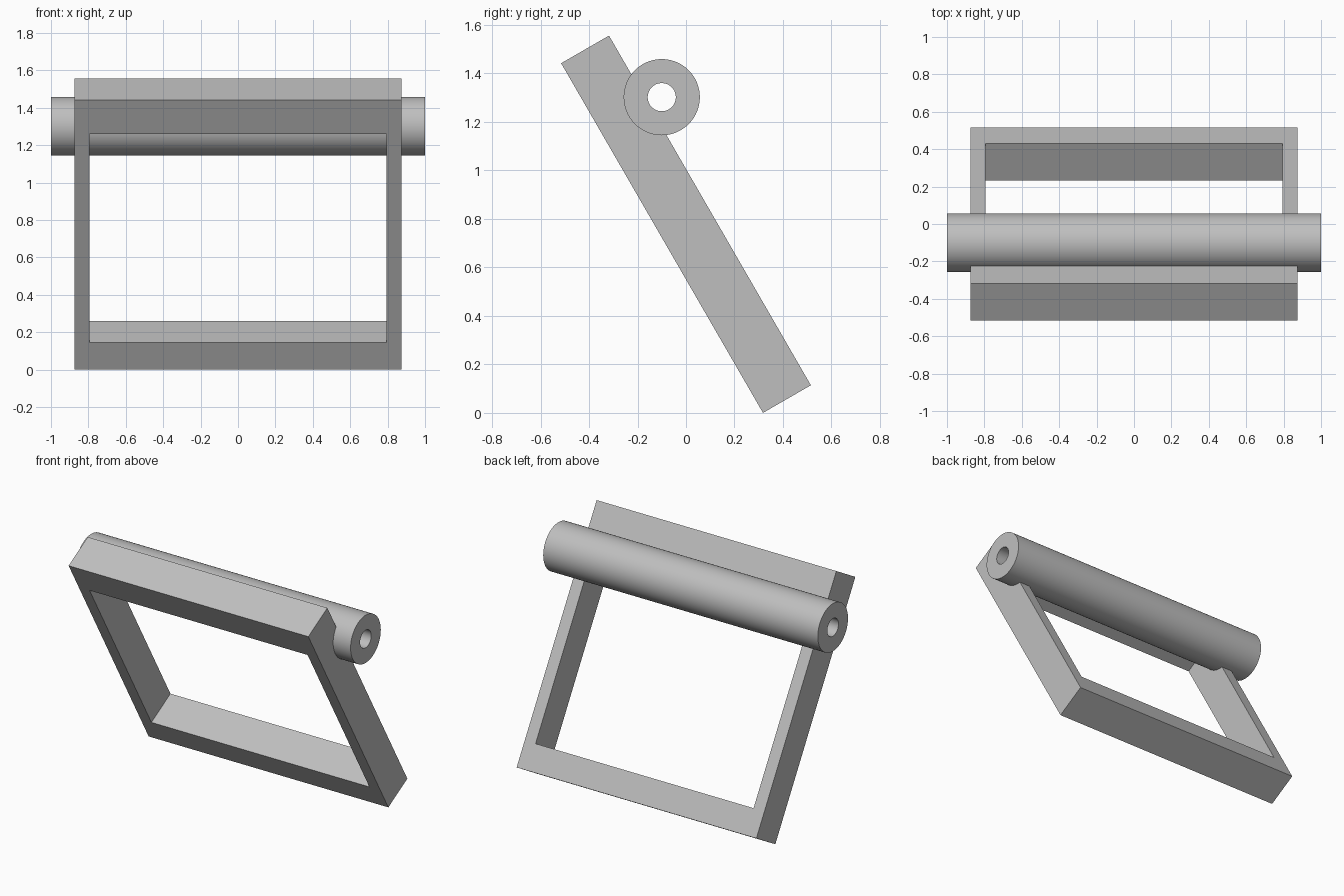
import bpy, bmesh, math
from mathutils import Matrix, Vector

if "Cube" in bpy.data.objects:
    bpy.data.objects.remove(bpy.data.objects["Cube"])

grey = bpy.data.materials.new("plain grey")
grey.use_nodes = True
GREY = (0.52, 0.52, 0.52, 1)
grey.diffuse_color = GREY
grey.node_tree.nodes["Principled BSDF"].inputs["Base Color"].default_value = GREY


def extruded_ring(name, outer, inner, depth, matrix):
    """Solid made by extruding the band between two matching loops, centred on local z."""
    bm = bmesh.new()
    loops = [[bm.verts.new((x, y, -depth / 2)) for x, y in loop] for loop in (outer, inner)]
    n = len(outer)
    band = [bm.faces.new((loops[0][i], loops[0][(i + 1) % n],
                          loops[1][(i + 1) % n], loops[1][i])) for i in range(n)]
    top = bmesh.ops.extrude_face_region(bm, geom=band, use_keep_orig=True)["geom"]
    bmesh.ops.translate(bm, vec=Vector((0, 0, depth)),
                        verts=[v for v in top if isinstance(v, bmesh.types.BMVert)])
    bmesh.ops.recalc_face_normals(bm, faces=bm.faces)
    bm.transform(matrix)
    mesh = bpy.data.meshes.new(name)
    bm.to_mesh(mesh)
    bm.free()
    mesh.materials.append(grey)
    obj = bpy.data.objects.new(name, mesh)
    bpy.context.collection.objects.link(obj)
    return obj


def rectangle(half_width, bottom, top):
    return [(-half_width, bottom), (half_width, bottom), (half_width, top), (-half_width, top)]


def circle(radius, sides=96):
    return [(radius * math.cos(math.tau * i / sides), radius * math.sin(math.tau * i / sides))
            for i in range(sides)]


# Rectangular frame, leaning 30 degrees towards the front
LENGTH, THICK = 1.665, 0.228
half = LENGTH / 2
extruded_ring("leaning_frame",
              rectangle(0.873, -half, half),
              rectangle(0.794, -half + 0.168, half - 0.21),
              THICK,
              Matrix.Translation((0, 0, 0.778)) @ Matrix.Rotation(math.radians(120), 4, "X"))

# Hollow hinge tube let into the back of the frame
tube = extruded_ring("hinge_tube", circle(0.157), circle(0.058), 2.0,
                     Matrix.Translation((0, -0.1, 1.302)) @ Matrix.Rotation(math.radians(90), 4, "Y"))
bpy.context.view_layer.objects.active = tube
tube.select_set(True)
bpy.ops.object.shade_smooth_by_angle(angle=math.radians(30))
